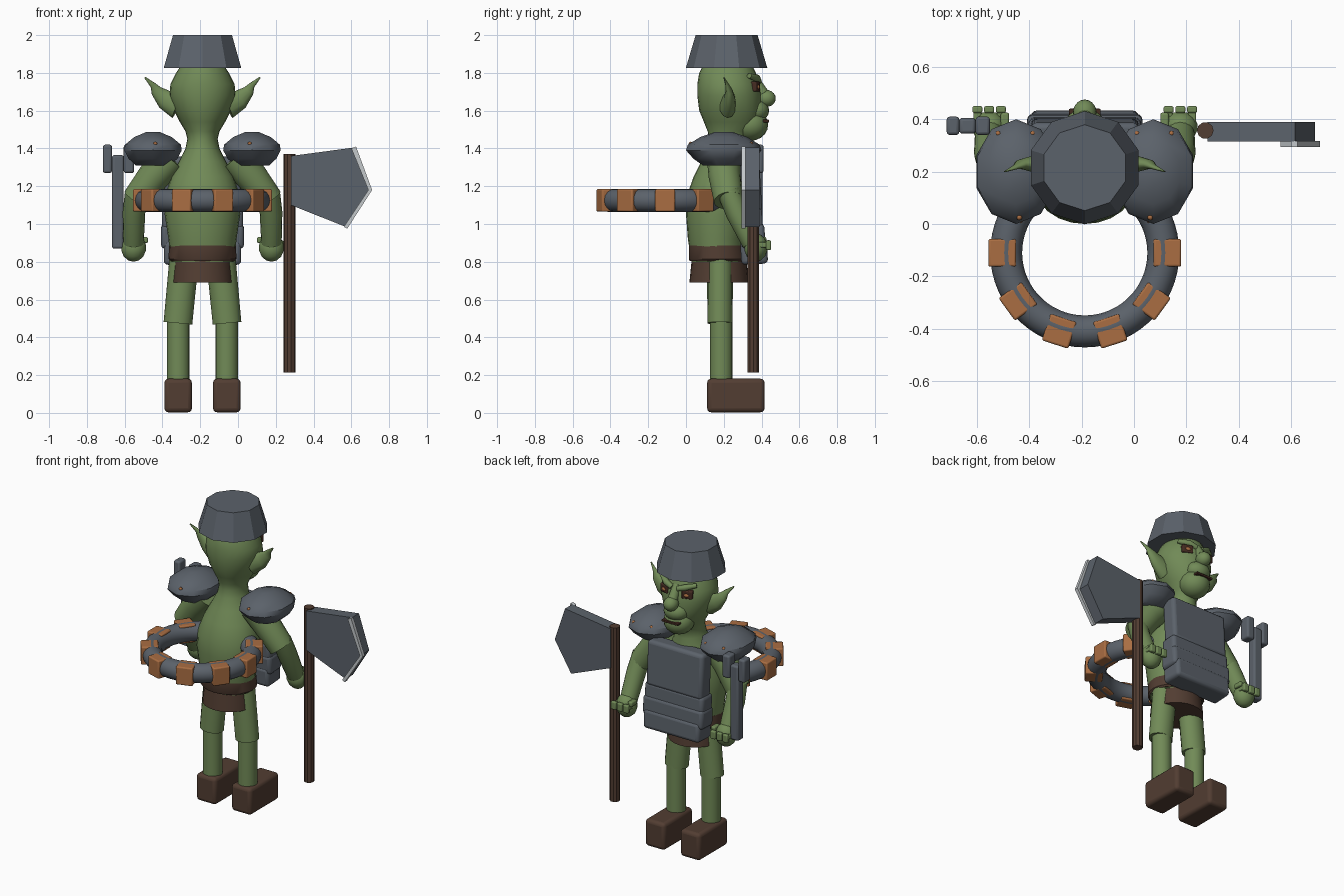
import bpy, bmesh, math
from mathutils import Vector, Matrix

if "Cube" in bpy.data.objects:
    bpy.data.objects.remove(bpy.data.objects["Cube"])

CX = -0.188  # centre line of the body


def material(name, rgb):
    m = bpy.data.materials.new(name)
    m.diffuse_color = (*rgb, 1)
    m.use_nodes = True
    m.node_tree.nodes["Principled BSDF"].inputs["Base Color"].default_value = m.diffuse_color
    return m


SKIN = material("green skin", (0.165, 0.255, 0.095))
STEEL = material("dark steel", (0.105, 0.122, 0.145))
LEATHER = material("brown leather", (0.085, 0.047, 0.032))
COPPER = material("copper", (0.40, 0.155, 0.055))
EDGE = material("bright edge", (0.55, 0.58, 0.60))
DARK = material("dark red brown", (0.06, 0.025, 0.016))


def finish(bm, name, mat, bevel=0, angle=35):
    bmesh.ops.recalc_face_normals(bm, faces=bm.faces)
    me = bpy.data.meshes.new(name)
    bm.to_mesh(me)
    bm.free()
    ob = bpy.data.objects.new(name, me)
    bpy.context.collection.objects.link(ob)
    me.materials.append(mat)
    if bevel:
        b = ob.modifiers.new("bevel", "BEVEL")
        b.width, b.segments = bevel, 3
    bpy.ops.object.select_all(action='DESELECT')
    ob.select_set(True)
    bpy.context.view_layer.objects.active = ob
    bpy.ops.object.shade_smooth_by_angle(angle=math.radians(angle))
    return ob


def skin_rings(bm, rings):
    loops = [[bm.verts.new(p) for p in r] for r in rings]
    for a, b in zip(loops, loops[1:]):
        for i in range(len(a)):
            j = (i + 1) % len(a)
            bm.faces.new((a[i], a[j], b[j], b[i]))
    bm.faces.new(loops[0])
    bm.faces.new(loops[-1])


def loft(name, mat, rows, n=24, x=CX, turn=0.0, angle=35):
    """Stack of ellipses; each row is z, y centre, x radius, y radius."""
    bm = bmesh.new()
    skin_rings(bm, [[(x + rx * math.cos(turn + 2 * math.pi * i / n),
                      y + ry * math.sin(turn + 2 * math.pi * i / n), z) for i in range(n)]
                    for z, y, rx, ry in rows])
    return finish(bm, name, mat, angle=angle)


def tube(name, mat, points, radii, n=16, flat=1.0, angle=50):
    """Tapered tube along points; flat squeezes the section in y."""
    bm = bmesh.new()
    pts = [Vector(p) for p in points]
    rings = []
    for i, p in enumerate(pts):
        d = (pts[min(i + 1, len(pts) - 1)] - pts[max(i - 1, 0)]).normalized()
        u = d.cross(Vector((0, 1, 0))).normalized()
        v = d.cross(u)
        rings.append([p + radii[i] * (u * math.cos(a) + v * flat * math.sin(a))
                      for a in (2 * math.pi * k / n for k in range(n))])
    skin_rings(bm, rings)
    return finish(bm, name, mat, angle=angle)


def box(name, mat, lo, hi, bevel=0.0, rot=None):
    bm = bmesh.new()
    lo, hi = Vector(lo), Vector(hi)
    m = Matrix.Translation((lo + hi) / 2) @ (rot or Matrix()) @ Matrix.Diagonal((*(hi - lo), 1))
    bmesh.ops.create_cube(bm, size=1, matrix=m)
    return finish(bm, name, mat, bevel)


def ball(name, mat, c, r, seg=20):
    bm = bmesh.new()
    bmesh.ops.create_uvsphere(bm, u_segments=seg, v_segments=seg // 2, radius=1,
                              matrix=Matrix.Translation(c) @ Matrix.Diagonal((*r, 1)))
    return finish(bm, name, mat, angle=60)


def prism(name, mat, outline, y0, y1):
    """Outline in x, z extruded along y."""
    bm = bmesh.new()
    skin_rings(bm, [[(x, y, z) for x, z in outline] for y in (y0, y1)])
    return finish(bm, name, mat)


# torso, neck and head
loft("body_and_head", SKIN, [
    (0.80, .17, .17, .14), (0.92, .16, .18, .15), (1.05, .165, .20, .165),
    (1.15, .17, .198, .165), (1.25, .19, .165, .15), (1.33, .205, .125, .125),
    (1.40, .215, .09, .105), (1.45, .22, .08, .10), (1.49, .235, .09, .12),
    (1.54, .24, .12, .145), (1.60, .235, .15, .165), (1.68, .23, .175, .17),
    (1.74, .225, .17, .165), (1.80, .22, .14, .15), (1.86, .22, .10, .12)], angle=60)
ball("jaw", SKIN, (CX, .34, 1.525), (.095, .095, .085))
ball("muzzle", SKIN, (CX, .37, 1.60), (.08, .07, .06))
ball("nose_tip", SKIN, (CX, .425, 1.665), (.045, .05, .045))
tube("nose_bridge", SKIN, [(CX, .36, 1.77), (CX, .395, 1.71), (CX, .425, 1.66)], [.025, .03, .035])
box("mouth", DARK, (CX - .06, .36, 1.538), (CX + .06, .44, 1.552), .003)

# bucket helmet
loft("helmet", STEEL, [(1.825, .215, .216, .216), (2.0, .215, .164, .164)],
     n=10, turn=math.pi / 2, angle=20)

# belt and skirt
loft("belt", LEATHER, [(.805, .17, .17, .15), (.815, .17, .18, .155),
                       (.885, .165, .177, .15), (.886, .165, .16, .14)])
loft("skirt", LEATHER, [(.69, .175, .163, .157), (.81, .175, .152, .145)])

for s, side in ((-1, "left"), (1, "right")):
    def P(dx, y, z):
        return (CX + s * dx, y, z)

    def sbox(name, mat, c, h, bevel=0.0, rot=None):
        c, h = Vector(P(*c)), Vector(h)
        return box(side + name, mat, c - h, c + h, bevel, rot)

    # face details
    sbox("_eye_socket", DARK, (.078, .36, 1.728), (.034, .024, .026), .006,
         Matrix.Rotation(-s * .3, 4, 'Z'))
    ball(side + "_eye", COPPER, P(.078, .377, 1.725), (.022, .014, .014), 12)
    tube(side + "_brow", SKIN, [P(.02, .385, 1.755), P(.07, .375, 1.772), P(.125, .335, 1.785)],
         [.016, .02, .014], 10)
    tube(side + "_ear", SKIN, [P(.13, .22, 1.63), P(.20, .23, 1.66), P(.245, .228, 1.705),
                               P(.262, .218, 1.735), P(.305, .20, 1.776)],
         [.075, .052, .03, .016, .004], 12, .6)

    # arm and fist
    tube(side + "_upper_arm", SKIN, [P(.17, .20, 1.35), P(.26, .205, 1.25), P(.35, .225, 1.125)],
         [.09, .085, .078])
    tube(side + "_forearm", SKIN, [P(.35, .225, 1.17), P(.363, .27, 1.06), P(.365, .35, .90)],
         [.06, .06, .054])
    ball(side + "_hand", SKIN, P(.365, .37, .875), (.068, .062, .075), 14)
    for dx in (.32, .365, .41):
        sbox("_finger", SKIN, (dx, .41, .89), (.015, .03, .014), .006)
        sbox("_fingertip", SKIN, (dx, .437, .888), (.019, .013, .026), .007)
    sbox("_thumb", SKIN, (.305, .395, .915), (.016, .03, .016), .008)

    # shoulder guard with rivets
    loft(side + "_shoulder_guard", STEEL, [
        (1.31, .20, .095, .11), (1.345, .20, .135, .16), (1.39, .20, .16, .20),
        (1.42, .20, .155, .19), (1.46, .20, .105, .125), (1.486, .20, .04, .05)],
        n=10, x=CX + s * .262, turn=math.pi / 2, angle=40)
    for dx, y in ((.20, .345), (.33, .345), (.25, .025)):
        ball(side + "_rivet", COPPER, P(dx, y, 1.425), (.011, .011, .011), 8)

    # leg and boot
    tube(side + "_thigh", SKIN, [P(.095, .18, .84), P(.13, .18, .475)], [.078, .076], 16, .88)
    tube(side + "_shin", SKIN, [P(.128, .187, .50), P(.128, .187, .17)], [.06, .06], 16)
    sbox("_boot", LEATHER, (.129, .264, .092), (.073, .152, .089), .022)

# breastplate with overlapping lower bands
tilt = Matrix.Rotation(.06, 4, 'X')
box("breastplate", STEEL, (CX - .205, .29, 1.06), (CX + .205, .395, 1.355), .022, tilt)
for i, (z, w) in enumerate(((1.02, .215), (.935, .22), (.85, .205))):
    box("belly_band", STEEL, (CX - w, .29, z - .063), (CX + w, .405 + .013 * i, z + .063), .022, tilt)

# life ring of steel with copper clamps
bm = bmesh.new()
R, r, N = .30, .061, 60
ring = [[bm.verts.new((CX + (R + r * math.cos(b)) * math.cos(a),
                       -.11 + (R + r * math.cos(b)) * math.sin(a), 1.125 + r * math.sin(b)))
         for b in (2 * math.pi * j / 16 for j in range(16))]
        for a in (2 * math.pi * i / N for i in range(N))]
for i in range(N):
    for j in range(16):
        a, b, k = ring[i], ring[(i + 1) % N], (j + 1) % 16
        bm.faces.new((a[j], b[j], b[k], a[k]))
finish(bm, "waist_ring", STEEL, angle=60)
for i in range(10):
    a = i * math.pi / 5
    c = Vector((CX + .315 * math.cos(a), -.11 + .315 * math.sin(a), 1.125))
    h = Vector((.053, .053, .0595))
    box("ring_clamp", COPPER, c - h, c + h, .008, Matrix.Rotation(a, 4, 'Z'))

# axe: pole, blade and sharpened rim
tube("axe_pole", LEATHER, [(.272, .357, .215), (.272, .357, 1.37)], [.032, .032], 10, angle=30)
prism("axe_blade", STEEL, [(.28, 1.36), (.615, 1.405), (.69, 1.18), (.57, .985), (.28, 1.10)], .315, .39)
prism("axe_rim", EDGE, [(.60, 1.40), (.625, 1.41), (.71, 1.18), (.578, .975), (.56, .985), (.69, 1.18)],
      .293, .316)

# twin-headed hammer
box("hammer_handle", STEEL, (-.667, .345, .87), (-.605, .405, 1.365), .012)
for x0, x1 in ((-.715, -.667), (-.605, -.55)):
    box("hammer_head", STEEL, (x0, .34, 1.27), (x1, .41, 1.42), .012)
